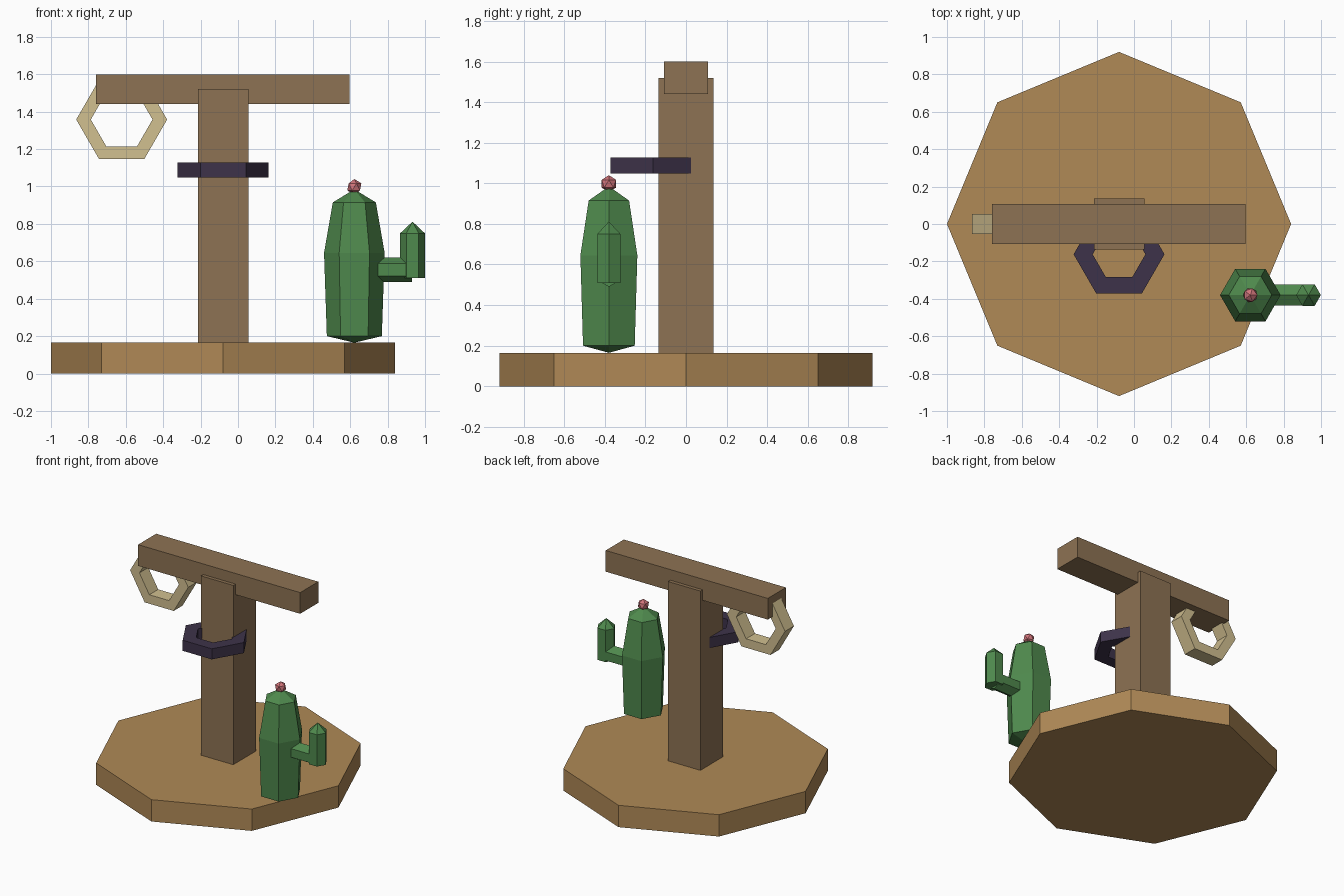
import bpy, bmesh
from math import cos, sin, tau, pi
from mathutils import Matrix

if "Cube" in bpy.data.objects:
    bpy.data.objects.remove(bpy.data.objects["Cube"])


def material(name, rgb):
    # 0-255 display colour to linear
    m = bpy.data.materials.new(name)
    m.diffuse_color = [(c / 255) ** 2.2 for c in rgb] + [1]
    m.use_nodes = True
    m.node_tree.nodes["Principled BSDF"].inputs["Base Color"].default_value = m.diffuse_color
    return m


PLANK = material("plank", (174, 136, 87))
TIMBER = material("timber", (140, 114, 84))
ROPE = material("rope", (208, 190, 143))
IRON = material("dark_iron", (64, 54, 75))
GREEN = material("cactus_green", (80, 136, 78))
PINK = material("blossom_pink", (208, 116, 122))


def finish(bm, name, mat, loc, rot=None):
    bmesh.ops.recalc_face_normals(bm, faces=bm.faces[:])
    if rot:
        bm.transform(rot)
    me = bpy.data.meshes.new(name)
    bm.to_mesh(me)
    bm.free()
    me.materials.append(mat)
    ob = bpy.data.objects.new(name, me)
    ob.location = loc
    bpy.context.collection.objects.link(ob)
    return ob


def box(name, mat, size, loc):
    bm = bmesh.new()
    bmesh.ops.create_cube(bm, size=1)
    bmesh.ops.scale(bm, vec=size, verts=bm.verts[:])
    return finish(bm, name, mat, loc)


def lathe(name, mat, profile, sides, loc, rot=None, closed=False):
    """Spin (radius, z) points around z; radius 0 makes a tip."""
    bm = bmesh.new()
    rows = []
    for r, z in profile:
        if r == 0:
            rows.append([bm.verts.new((0, 0, z))] * sides)
        else:
            rows.append([bm.verts.new((r * cos(tau * i / sides), r * sin(tau * i / sides), z))
                         for i in range(sides)])
    pairs = list(zip(rows, rows[1:]))
    if closed:
        pairs.append((rows[-1], rows[0]))
    for a, b in pairs:
        for i in range(sides):
            j = (i + 1) % sides
            bm.faces.new(list(dict.fromkeys((a[i], a[j], b[j], b[i]))))
    if not closed:
        for row in (rows[0], rows[-1]):
            if row[0] is not row[1]:
                bm.faces.new(row)
    return finish(bm, name, mat, loc, rot)


def hex_ring(name, mat, outer, inner, thick, loc, rot=None):
    h = thick / 2
    return lathe(name, mat, [(outer, -h), (outer, h), (inner, h), (inner, -h)],
                 6, loc, rot, closed=True)


# Octagonal base, post and crossbeam
lathe("base", PLANK, [(0.92, 0), (0.92, 0.165)], 8, (-0.08, 0, 0))
box("post", TIMBER, (0.27, 0.27, 1.36), (-0.08, 0, 0.84))
box("crossbeam", TIMBER, (1.355, 0.216, 0.16), (-0.082, 0, 1.52))

# Rings: one hanging from the beam, one flat against the post
hex_ring("hanging_ring", ROPE, 0.243, 0.165, 0.106, (-0.622, 0, 1.358),
         Matrix.Rotation(pi / 2, 4, 'X'))
hex_ring("post_ring", IRON, 0.243, 0.141, 0.08, (-0.08, -0.162, 1.088))

# Cactus body, elbow arm and blossom
lathe("cactus_body", GREEN,
      [(0, 0.165), (0.147, 0.2), (0.162, 0.645), (0.115, 0.915), (0, 0.985)],
      6, (0.622, -0.38, 0))
lathe("cactus_arm", GREEN, [(0.065, 0), (0.065, 0.24)], 6, (0.69, -0.38, 0.555),
      Matrix.Rotation(pi / 2, 4, 'Y'))
lathe("cactus_arm_tip", GREEN, [(0.066, 0.51), (0.066, 0.75), (0, 0.812)],
      6, (0.933, -0.38, 0))
bm = bmesh.new()
bmesh.ops.create_icosphere(bm, subdivisions=1, radius=0.042)
finish(bm, "blossom", PINK, (0.622, -0.38, 0.998))
